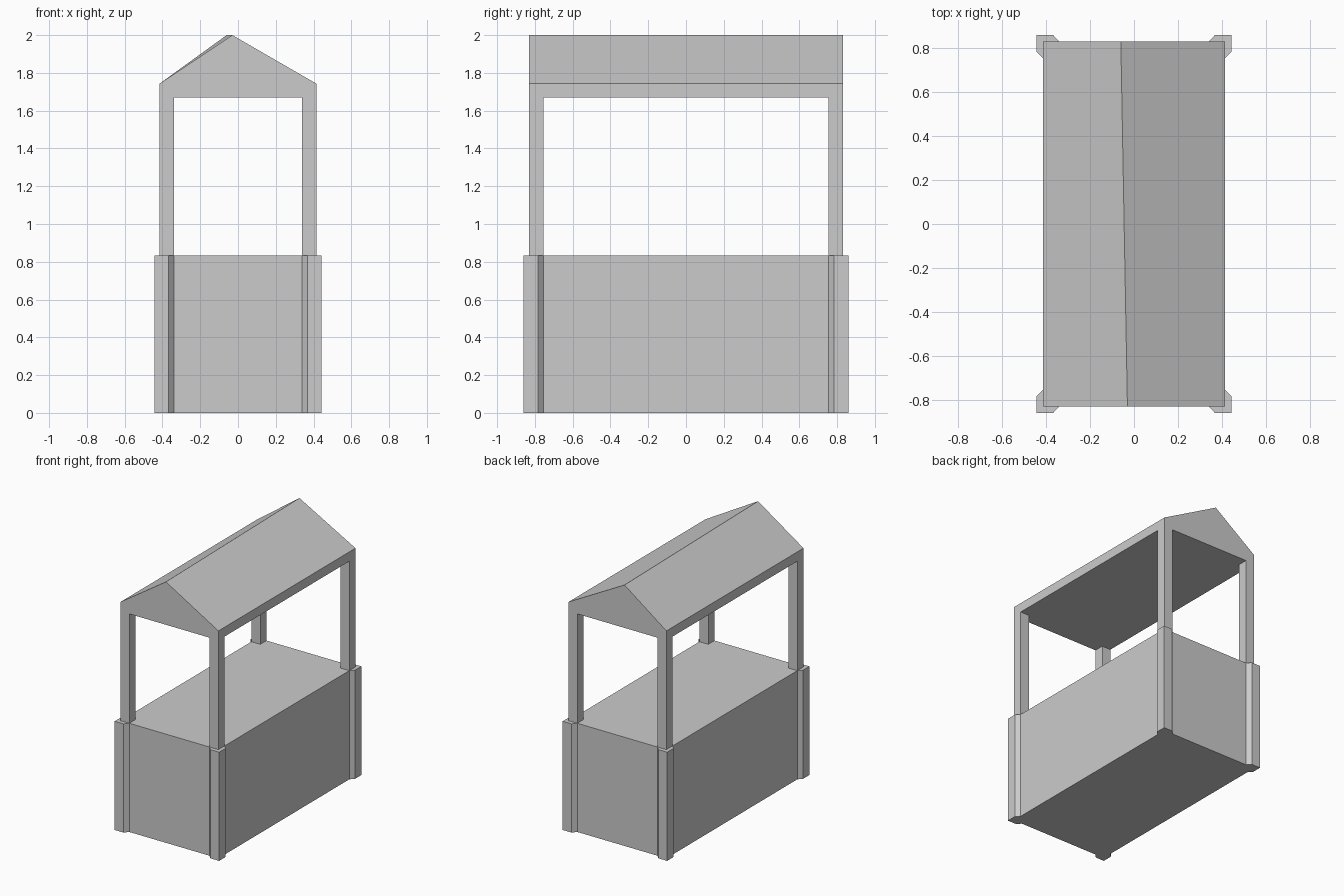
import bpy, bmesh

if "Cube" in bpy.data.objects:
    bpy.data.objects.remove(bpy.data.objects["Cube"])

W, D = 0.415, 0.83            # half width / half depth of posts and walls
COUNTER_Z, BEAM_Z, EAVE_Z, RIDGE_Z = 0.833, 1.671, 1.743, 2.0
POST = 0.075


def finish(name, bm):
    bmesh.ops.recalc_face_normals(bm, faces=bm.faces)
    mesh = bpy.data.meshes.new(name)
    bm.to_mesh(mesh)
    bm.free()
    obj = bpy.data.objects.new(name, mesh)
    bpy.context.collection.objects.link(obj)
    return obj


def prism(name, outline, z0, z1):
    """Extrude a flat outline upward from z0 to z1."""
    bm = bmesh.new()
    face = bm.faces.new([bm.verts.new((x, y, z0)) for x, y in outline])
    top = bmesh.ops.extrude_face_region(bm, geom=[face])["geom"]
    verts = [v for v in top if isinstance(v, bmesh.types.BMVert)]
    bmesh.ops.translate(bm, verts=verts, vec=(0, 0, z1 - z0))
    return finish(name, bm)


# Counter body: one corner with chamfered guards, mirrored around the outline
corner = [(W, 0.755), (0.443, 0.783), (0.443, 0.861),
          (0.369, 0.861), (0.34, D)]
outline = []
for sx, sy in ((1, 1), (-1, 1), (-1, -1), (1, -1)):
    quarter = corner if sx * sy > 0 else corner[::-1]
    outline += [(sx * x, sy * y) for x, y in quarter]
prism("counter_body", outline, 0, COUNTER_Z)

# Four roof posts
for side, sx in (("left", -1), ("right", 1)):
    for end, sy in (("front", -1), ("back", 1)):
        x0, x1, y0, y1 = sx * (W - POST), sx * W, sy * (D - POST), sy * D
        prism(f"{end}_{side}_post",
              [(x0, y0), (x1, y0), (x1, y1), (x0, y1)], COUNTER_Z, BEAM_Z)

# Gabled roof, with the ridge running slightly askew
bm = bmesh.new()
ends = []
for y, ridge_x in ((-D, -0.03), (D, -0.06)):
    gable = [(-W, BEAM_Z), (W, BEAM_Z), (W, EAVE_Z), (ridge_x, RIDGE_Z), (-W, EAVE_Z)]
    ends.append([bm.verts.new((x, y, z)) for x, z in gable])
front, back = ends
bm.faces.new(front)
bm.faces.new(back[::-1])
for i in range(5):
    j = (i + 1) % 5
    bm.faces.new((front[i], back[i], back[j], front[j]))
finish("gabled_roof", bm)
